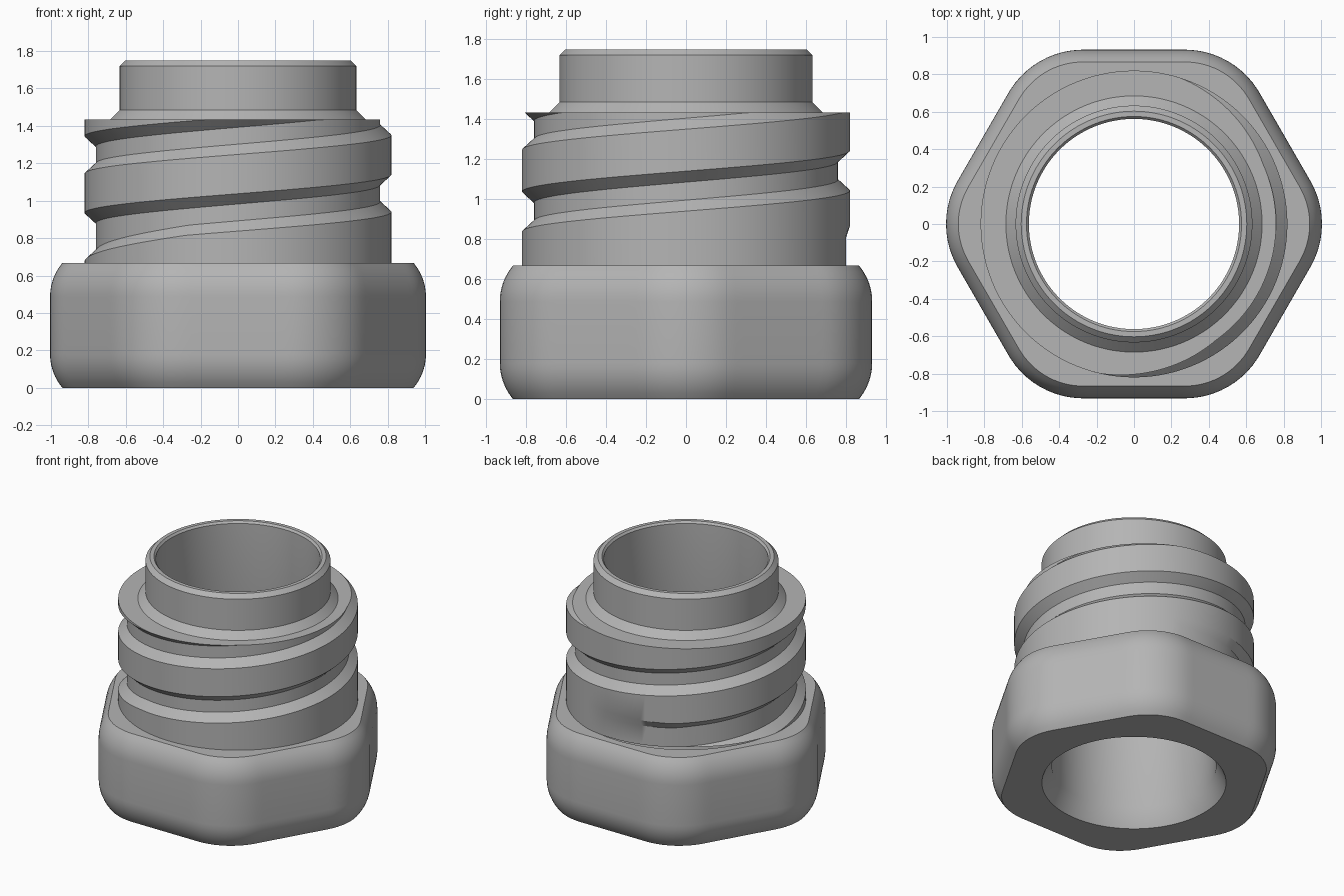
import bpy, bmesh
from math import sin, cos, pi, sqrt, radians, degrees, atan, tan

cube = bpy.data.objects.get("Cube")
if cube:
    bpy.data.objects.remove(cube)

SIDES = 144
BASE_TOP, THREAD_TOP = 0.667, 1.433
CREST, ROOT, PITCH = 0.82, 0.76, 0.41

grey = bpy.data.materials.new("plain grey")
grey.use_nodes = True
grey.diffuse_color = (0.46, 0.46, 0.46, 1)
grey.node_tree.nodes["Principled BSDF"].inputs["Base Color"].default_value = (0.46, 0.46, 0.46, 1)


def clamp(v, lo=0.0, hi=1.0):
    return max(lo, min(hi, v))


def loft(name, column):
    """Skin the (radius, height) columns given for each angle around z."""
    bm = bmesh.new()
    cols = []
    for i in range(SIDES + 1):
        a = 360 * i / SIDES
        c, s = cos(radians(a)), sin(radians(a))
        cols.append([bm.verts.new((r * c, r * s, z)) for r, z in column(a)])
    for p, q in zip(cols, cols[1:]):
        for j in range(len(p) - 1):
            bm.faces.new((p[j], q[j], q[j + 1], p[j + 1]))
    bmesh.ops.remove_doubles(bm, verts=bm.verts, dist=0.0004)
    bmesh.ops.dissolve_degenerate(bm, edges=bm.edges, dist=0.0001)
    mesh = bpy.data.meshes.new(name)
    bm.to_mesh(mesh)
    bm.free()
    mesh.materials.append(grey)
    obj = bpy.data.objects.new(name, mesh)
    bpy.context.collection.objects.link(obj)
    bpy.ops.object.select_all(action="DESELECT")
    obj.select_set(True)
    bpy.context.view_layer.objects.active = obj
    bpy.ops.object.shade_smooth_by_angle(angle=radians(30))
    return obj


# Hexagonal base with rounded corners and softened rims
def hex_radius(angle, inset):
    apothem, round_r = 0.932 - inset, 0.46 - inset
    off = abs((angle + 30) % 60 - 30)          # from the nearest corner
    flat = 30 - off                            # from the nearest flat
    if flat < degrees(atan((apothem - round_r) * tan(pi / 6) / apothem)):
        return apothem / cos(radians(flat))
    d, b = (apothem - round_r) / cos(pi / 6), radians(off)
    return d * cos(b) + sqrt(round_r ** 2 - (d * sin(b)) ** 2)


def base_column(angle):
    rim, arc, steps = 0.18, 0.28, 7
    pts = [(0.63, 0)]
    rims = []
    for i in range(steps):
        h = rim * (1 - i / (steps - 1))
        rims.append((hex_radius(angle, arc - sqrt(arc * arc - h * h)), rim - h))
    pts += rims
    pts += [(r, BASE_TOP - z) for r, z in reversed(rims)]
    return pts + [(CREST - 0.01, BASE_TOP)]


# Helical groove: four corners per turn, fading in at the lower end
def groove(turn):
    if turn < -110:
        return [(CREST, 0)] * 4
    mid = 0.835 + PITCH * turn / 360
    if turn < 0:
        mid = max(mid, 0.765)
    depth = (CREST - ROOT) * clamp((turn + 110) / 60)
    low = mid - 0.045 - 0.06 * clamp((70 - turn) / 70)
    high = mid + 0.045
    return [(CREST, low - 0.055), (CREST - depth, low),
            (CREST - depth, high), (CREST, high + 0.055)]


def clip(pts, z):
    """Radius of the outline at height z."""
    for (r0, z0), (r1, z1) in zip(pts, pts[1:]):
        if z0 <= z <= z1 and z1 > z0:
            return r0 + (r1 - r0) * (z - z0) / (z1 - z0)
    return CREST


def body_column(angle):
    raw = [p for k in range(-1, 3) for p in groove(angle - 180 + 360 * k)]
    pts = [(clip(raw, BASE_TOP), BASE_TOP)]
    for r, z in raw:
        zc = clamp(z, BASE_TOP, THREAD_TOP)
        pts.append((r if zc == z else clip(raw, zc), zc))
    pts.append((clip(raw, THREAD_TOP), THREAD_TOP))
    # Shoulder, neck, rim and bore
    return pts + [(0.685, THREAD_TOP), (0.633, 1.485), (0.633, 1.72), (0.603, 1.75),
                  (0.575, 1.75), (0.562, 1.735), (0.562, 0.13), (0.63, 0)]


loft("hex_base", base_column)
loft("threaded_neck", body_column)
